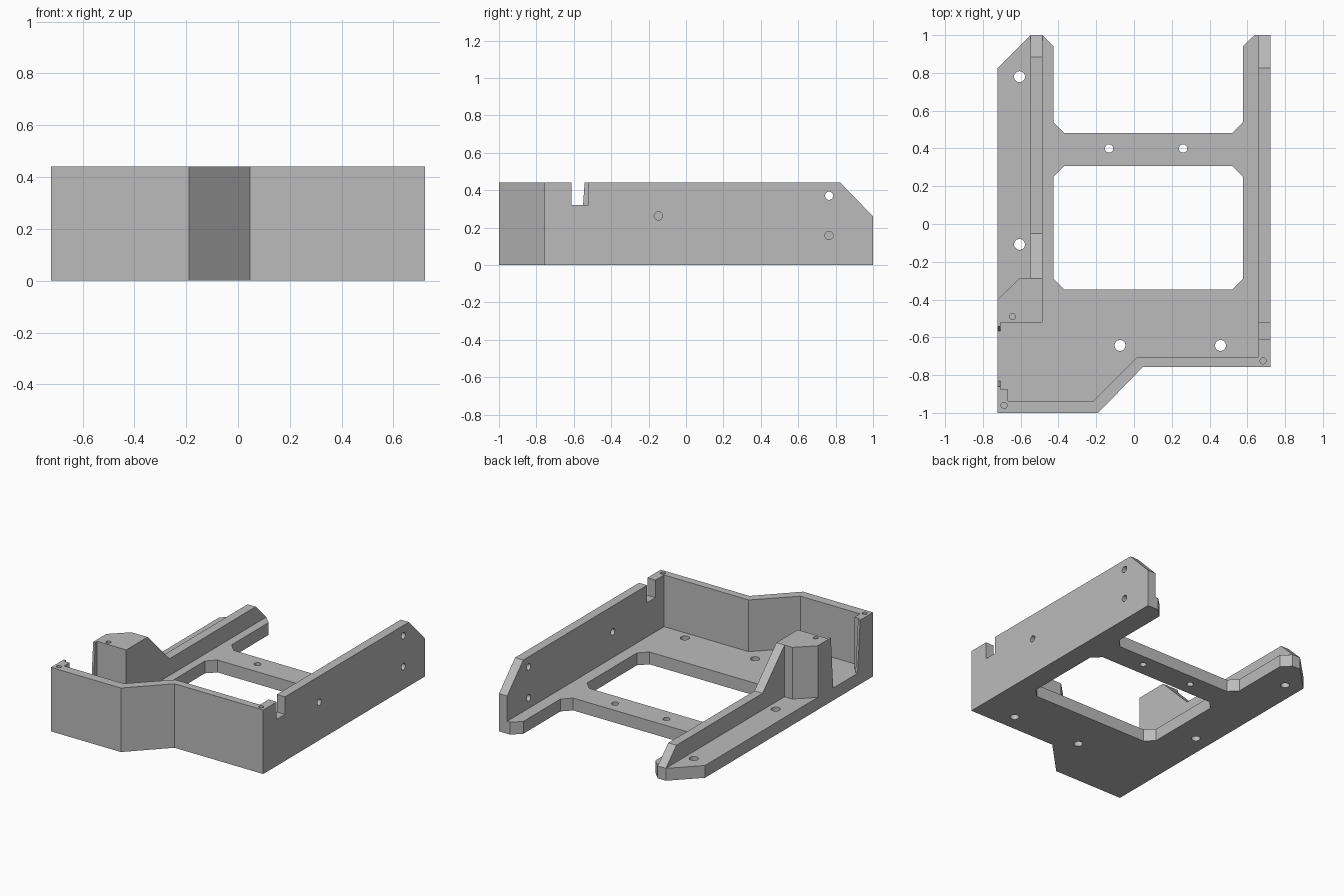
import bpy, bmesh, math
from mathutils import Matrix, Vector

cube = bpy.data.objects.get("Cube")
if cube:
    bpy.data.objects.remove(cube, do_unlink=True)

W, H, FLOOR = 0.722, 0.44, 0.085   # half width, wall height, floor thickness
SINK = FLOOR - 0.03                # raised parts reach into the floor

grey = bpy.data.materials.new("plain grey")
grey.use_nodes = True
grey.diffuse_color = (0.5, 0.5, 0.5, 1)
grey.node_tree.nodes["Principled BSDF"].inputs["Base Color"].default_value = grey.diffuse_color


def finish(name, bm):
    bmesh.ops.recalc_face_normals(bm, faces=bm.faces)
    mesh = bpy.data.meshes.new(name)
    bm.to_mesh(mesh)
    bm.free()
    mesh.materials.append(grey)
    obj = bpy.data.objects.new(name, mesh)
    bpy.context.collection.objects.link(obj)
    return obj


def prism(name, points, low, high, axis="z"):
    """Extrude an xy outline along z, or a yz outline along x."""
    bm = bmesh.new()
    place = (lambda p: (p[0], p[1], low)) if axis == "z" else (lambda p: (low, p[0], p[1]))
    face = bm.faces.new([bm.verts.new(place(p)) for p in points])
    step = Vector((0, 0, high - low)) if axis == "z" else Vector((high - low, 0, 0))
    new = bmesh.ops.extrude_face_region(bm, geom=[face])["geom"]
    bmesh.ops.translate(bm, vec=step, verts=[v for v in new if isinstance(v, bmesh.types.BMVert)])
    return finish(name, bm)


def drill(name, centre, radius, depth, axis="z"):
    bm = bmesh.new()
    turn = Matrix.Rotation(math.pi / 2, 4, "Y") if axis == "x" else Matrix()
    bmesh.ops.create_cone(bm, cap_ends=True, segments=24, radius1=radius, radius2=radius,
                          depth=depth, matrix=Matrix.Translation(centre) @ turn)
    return finish(name, bm)


def snap_lip(name, root, top, foot):
    """Thin tapered lip at the side opening, wider at its foot."""
    lip = prism(name, [(root, SINK), (foot, SINK), (top, H), (root, H)], -W, -0.706, "x")
    return lip


# Floor with two rear arms
body = prism("tray_body", [
    (-W, -1), (-0.19, -1), (0.047, -0.757), (W, -0.757), (W, 1), (0.638, 1),
    (0.577, 0.942), (0.577, 0.54), (0.52, 0.482), (-0.37, 0.482), (-0.427, 0.54),
    (-0.427, 0.942), (-0.485, 1), (-0.547, 1), (-W, 0.825)], 0, FLOOR)

# Raised parts
parts = [
    prism("front_wall", [
        (-W, -1), (-0.19, -1), (0.047, -0.757), (W, -0.757), (W, -0.705), (0.017, -0.705),
        (-0.214, -0.936), (-0.667, -0.936), (-0.667, -0.877), (-W, -0.877)], SINK, H),
    prism("left_wall", [
        (-0.73, SINK), (1, SINK), (1, 0.26), (0.825, H), (-0.521, H), (-0.521, 0.32),
        (-0.611, 0.32), (-0.611, H), (-0.73, H)], 0.66, W, "x"),
    prism("right_pillar", [
        (-W, -0.521), (-0.485, -0.521), (-0.485, -0.289), (-0.607, -0.289), (-W, -0.4)], SINK, H),
    prism("right_rib", [
        (-0.31, SINK), (1, SINK), (1, FLOOR), (0.885, 0.2), (-0.05, 0.2), (-0.289, H),
        (-0.31, H)], -0.547, -0.485, "x"),
    snap_lip("front_lip", -0.89, -0.86, -0.83),
    snap_lip("rear_lip", -0.51, -0.542, -0.569),
]

# Openings
cutters = [prism("floor_window", [
    (-0.427, -0.29), (-0.37, -0.347), (0.52, -0.347), (0.577, -0.29),
    (0.577, 0.25), (0.52, 0.307), (-0.37, 0.307), (-0.427, 0.25)], -0.1, 0.2)]
for x, y, r in [(-0.606, 0.78, 0.029), (-0.606, -0.108, 0.029), (-0.074, -0.643, 0.029),
                (0.458, -0.643, 0.029), (-0.132, 0.4, 0.022), (0.26, 0.4, 0.022)]:
    cutters.append(drill("floor_hole", (x, y, 0.05), r, 0.2))
for x, y in [(-0.643, -0.489), (-0.688, -0.96), (0.683, -0.725)]:
    cutters.append(drill("screw_hole", (x, y, H), 0.016, 0.2))
for y, z in [(-0.148, 0.262), (0.765, 0.37), (0.765, 0.157)]:
    cutters.append(drill("wall_hole", (0.69, y, z), 0.022, 0.2, "x"))

# Merge the parts, cut the openings, keep one solid
for helper, mode in [(p, "UNION") for p in parts] + [(c, "DIFFERENCE") for c in cutters]:
    helper.hide_render = True
    mod = body.modifiers.new(helper.name, "BOOLEAN")
    mod.object, mod.operation, mod.solver = helper, mode, "EXACT"
graph = bpy.context.evaluated_depsgraph_get()
solid = bpy.data.meshes.new_from_object(body.evaluated_get(graph))
body.modifiers.clear()
body.data = solid
for helper in parts + cutters:
    bpy.data.objects.remove(helper, do_unlink=True)

# Clean leftover seams on flat faces
bm = bmesh.new()
bm.from_mesh(solid)
bmesh.ops.remove_doubles(bm, verts=bm.verts, dist=0.0002)
bmesh.ops.dissolve_limit(bm, angle_limit=0.01, verts=bm.verts, edges=bm.edges)
bm.to_mesh(solid)
bm.free()
